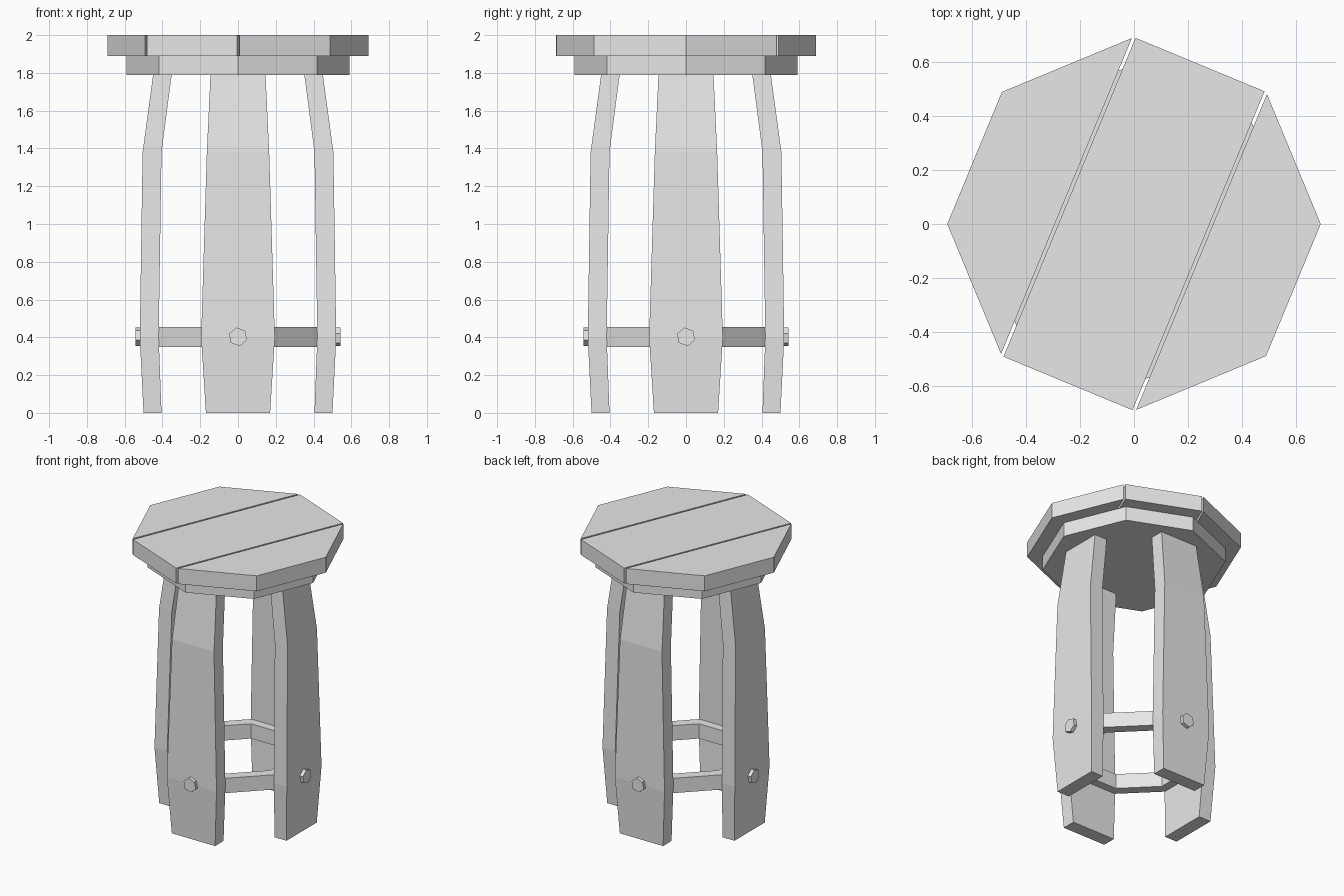
import bpy, bmesh
from math import cos, sin, pi, radians
from mathutils import Matrix, Vector

cube = bpy.data.objects.get("Cube")
if cube:
    bpy.data.objects.remove(cube, do_unlink=True)

# Single plain colour
grey = bpy.data.materials.new("light grey")
grey.use_nodes = True
grey.diffuse_color = (0.8, 0.8, 0.8, 1)
grey.node_tree.nodes["Principled BSDF"].inputs["Base Color"].default_value = (0.8, 0.8, 0.8, 1)


def finish(name, bm):
    bmesh.ops.recalc_face_normals(bm, faces=bm.faces)
    mesh = bpy.data.meshes.new(name)
    bm.to_mesh(mesh)
    bm.free()
    mesh.materials.append(grey)
    obj = bpy.data.objects.new(name, mesh)
    bpy.context.collection.objects.link(obj)
    return obj


def loft(bm, rings, closed=False):
    """Skin equal-length rings of points; cap the ends or join last to first."""
    loops = [[bm.verts.new(p) for p in ring] for ring in rings]
    pairs = list(zip(loops, loops[1:]))
    if closed:
        pairs.append((loops[-1], loops[0]))
    else:
        bm.faces.new(loops[0])
        bm.faces.new(loops[-1])
    for a, b in pairs:
        for i in range(len(a)):
            j = (i + 1) % len(a)
            bm.faces.new((a[i], a[j], b[j], b[i]))


def polygon(radius, z, sides=8, turn=0.0):
    return [Vector((radius * cos(turn + 2 * pi * i / sides),
                    radius * sin(turn + 2 * pi * i / sides), z)) for i in range(sides)]


# Seat planks: an octagonal slab sawn along two parallel chords
SEAT_R = 0.69
across = Vector((cos(pi / 8), -sin(pi / 8), 0))
chord = SEAT_R * sin(pi / 8)
gap = 0.006
cuts = {
    "seat_plank_left": [(chord + gap, 1)],
    "seat_plank_middle": [(chord - gap, -1), (-chord + gap, 1)],
    "seat_plank_right": [(-chord - gap, -1)],
}
for name, planes in cuts.items():
    bm = bmesh.new()
    loft(bm, [polygon(SEAT_R, 1.89), polygon(SEAT_R, 2.0)])
    for offset, keep in planes:
        geom = bm.verts[:] + bm.edges[:] + bm.faces[:]
        bmesh.ops.bisect_plane(bm, geom=geom, plane_co=across * offset,
                               plane_no=across * keep, clear_inner=True)
        bmesh.ops.holes_fill(bm, edges=[e for e in bm.edges if e.is_boundary])
    finish(name, bm)

# Octagonal support under the planks
bm = bmesh.new()
loft(bm, [polygon(0.59, 1.79), polygon(0.59, 1.89)])
finish("seat_support", bm)

# Octagonal brace ring with flat sides behind each leg
bm = bmesh.new()
outer, inner = 0.43 / cos(pi / 8), 0.36 / cos(pi / 8)
loft(bm, [polygon(r, z, turn=pi / 8) for r, z in
          ((outer, 0.35), (outer, 0.455), (inner, 0.455), (inner, 0.35))], closed=True)
finish("brace_ring", bm)

# Legs and bolts, one per side: (height, inner, outer, half width)
leg_profile = [(0.0, 0.405, 0.5, 0.17), (0.4, 0.42, 0.52, 0.195),
               (1.38, 0.405, 0.505, 0.165), (1.8, 0.35, 0.448, 0.145)]
for side, angle in (("left", 0), ("back", 90), ("right", 180), ("front", 270)):
    spin = Matrix.Rotation(radians(angle), 4, "Z")

    bm = bmesh.new()
    loft(bm, [[(a, -w, z), (b, -w, z), (b, w, z), (a, w, z)] for z, a, b, w in leg_profile])
    bm.transform(spin)
    finish(side + "_leg", bm)

    # Six-sided bolt head pushed through the leg
    bm = bmesh.new()
    loft(bm, [[(x, p.x, 0.403 + p.y) for p in polygon(0.05, 0, 6, radians(100))]
              for x in (0.5, 0.543)])
    bm.transform(spin)
    finish(side + "_bolt", bm)
